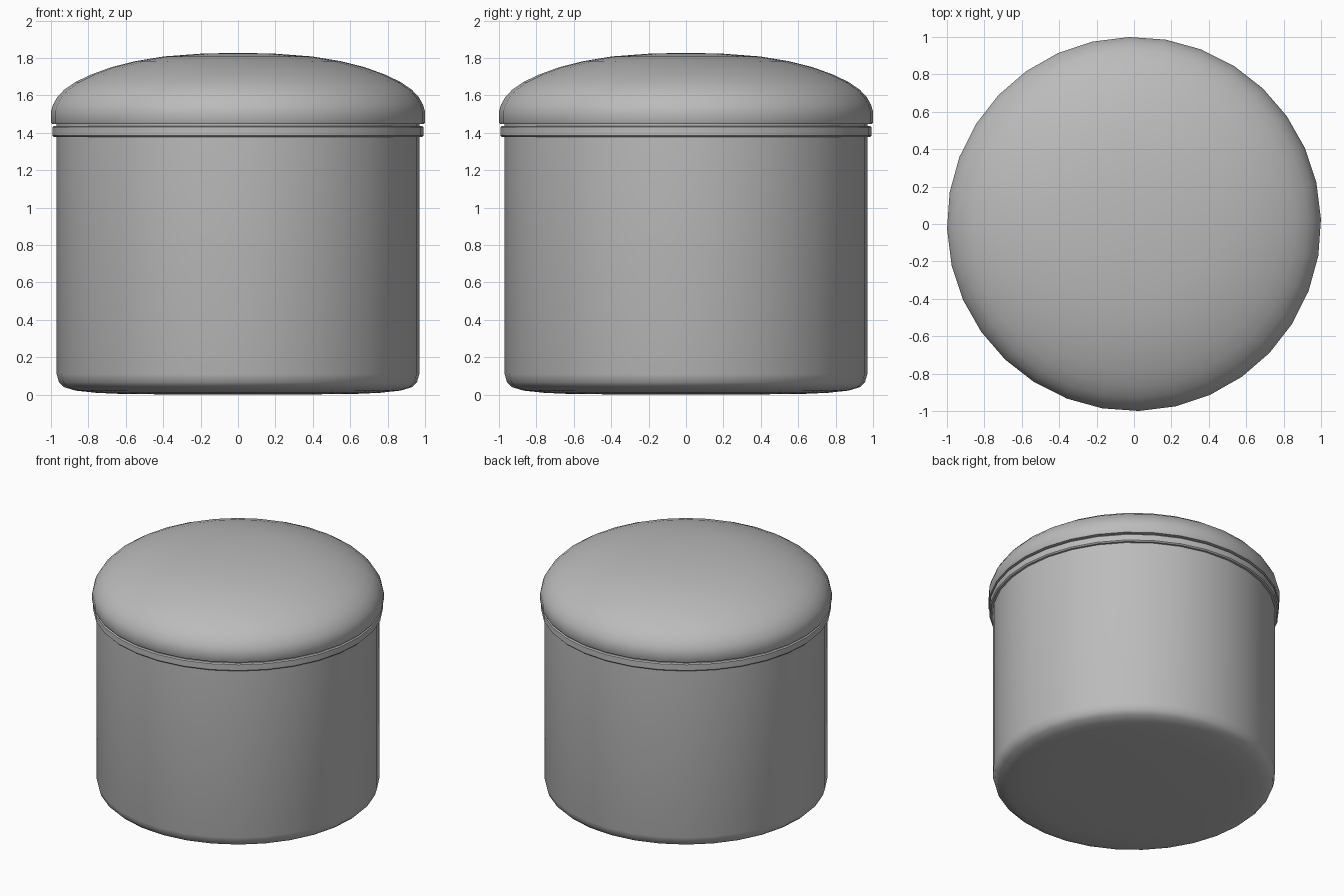
import bpy
import bmesh
import math

SIDES = 32
TURN = math.radians(1.5)

cube = bpy.data.objects.get("Cube")
if cube:
    bpy.data.objects.remove(cube, do_unlink=True)

grey = bpy.data.materials.new("plain grey")
grey.use_nodes = True
colour = (0.5, 0.5, 0.5, 1)
grey.diffuse_color = colour
grey.node_tree.nodes["Principled BSDF"].inputs["Base Color"].default_value = colour


def lathe(name, profile):
    """Turn a radius/height profile, listed bottom to top, around the z axis."""
    bm = bmesh.new()
    rings = []
    for r, z in profile:
        if r == 0:
            rings.append([bm.verts.new((0, 0, z))] * SIDES)
        else:
            angles = [TURN + math.tau * i / SIDES for i in range(SIDES)]
            rings.append([bm.verts.new((r * math.cos(a), r * math.sin(a), z)) for a in angles])
    for low, high in zip(rings, rings[1:]):
        for i in range(SIDES):
            j = (i + 1) % SIDES
            corners = dict.fromkeys((low[i], low[j], high[j], high[i]))
            bm.faces.new(list(corners))
    bmesh.ops.recalc_face_normals(bm, faces=bm.faces)
    mesh = bpy.data.meshes.new(name)
    bm.to_mesh(mesh)
    bm.free()
    mesh.materials.append(grey)
    obj = bpy.data.objects.new(name, mesh)
    bpy.context.collection.objects.link(obj)
    bpy.context.view_layer.objects.active = obj
    obj.select_set(True)
    bpy.ops.object.shade_smooth_by_angle(angle=math.radians(40))
    obj.select_set(False)
    return obj


# Hollow pot with a rounded foot
lathe("jar_body", [
    (0, 0), (0.6, 0.003), (0.76, 0.01), (0.87, 0.022), (0.93, 0.04), (0.957, 0.065),
    (0.97, 0.11), (0.97, 1.46), (0.91, 1.46), (0.91, 0.1), (0, 0.08)])

# Collar around the mouth, with softened edges
lathe("jar_collar", [
    (0.96, 1.378), (0.985, 1.378), (0.993, 1.386), (0.993, 1.43), (0.985, 1.437), (0.96, 1.437)])

# Domed lid
lathe("lid", [
    (0, 1.447), (0.995, 1.447), (1, 1.455), (1, 1.515), (0.99, 1.55), (0.967, 1.59),
    (0.93, 1.63), (0.87, 1.671), (0.79, 1.71), (0.68, 1.75), (0.55, 1.783),
    (0.4, 1.808), (0.2, 1.823), (0, 1.828)])
